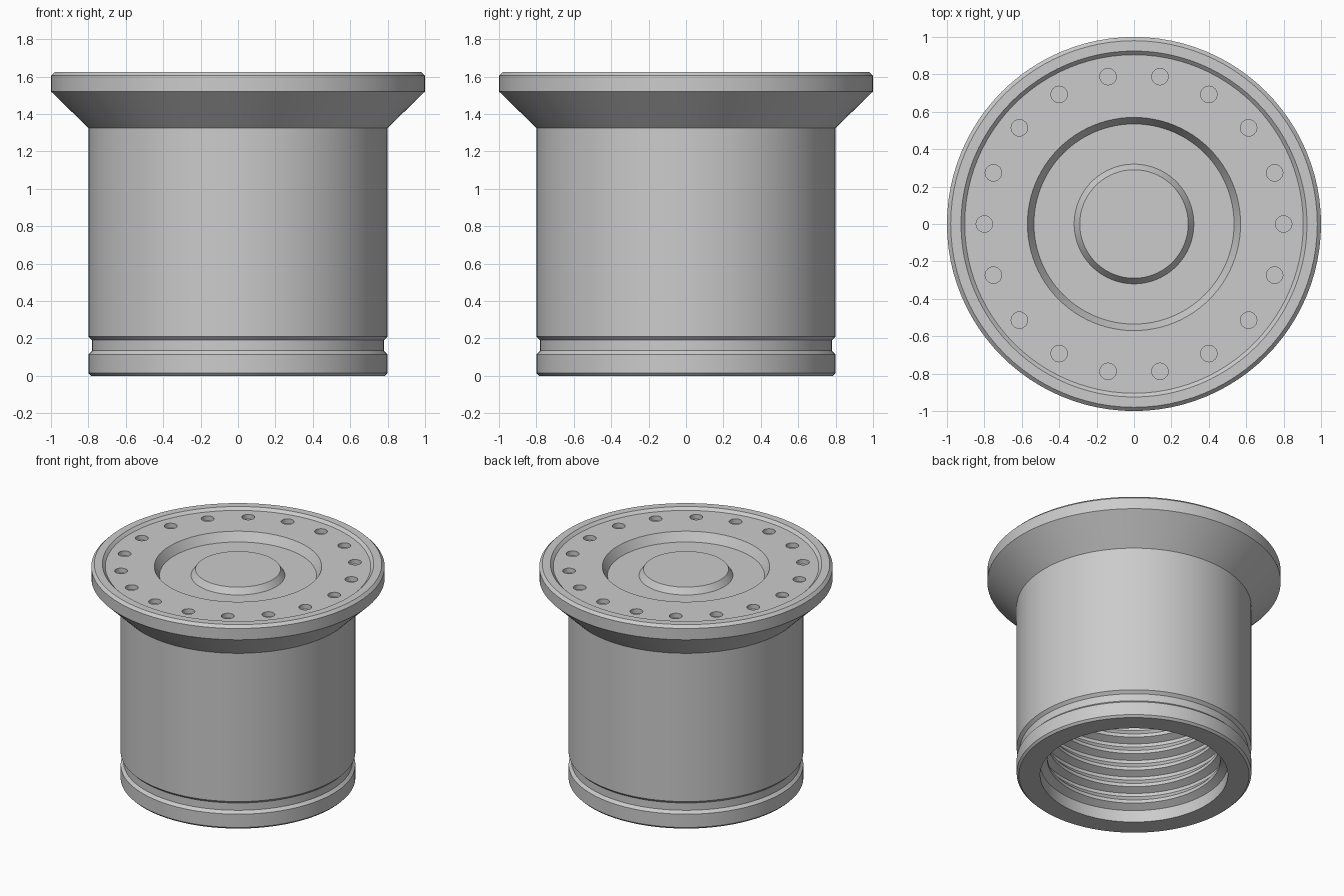
import bpy, bmesh, math

cube = bpy.data.objects.get("Cube")
if cube:
    bpy.data.objects.remove(cube, do_unlink=True)

SEGMENTS = 96
HOLES = 18

metal = bpy.data.materials.new("plain grey metal")
metal.use_nodes = True
GREY = (0.6, 0.6, 0.6, 1)
metal.diffuse_color = GREY
metal.node_tree.nodes["Principled BSDF"].inputs["Base Color"].default_value = GREY


def make_object(name, bm):
    bmesh.ops.recalc_face_normals(bm, faces=bm.faces)
    mesh = bpy.data.meshes.new(name)
    bm.to_mesh(mesh)
    bm.free()
    mesh.materials.append(metal)
    obj = bpy.data.objects.new(name, mesh)
    bpy.context.collection.objects.link(obj)
    return obj


def lathe(name, profile):
    """Revolve (radius, z) points around z; the ends are capped."""
    bm = bmesh.new()
    rings = []
    for r, z in profile:
        rings.append([bm.verts.new((r * math.cos(a), r * math.sin(a), z))
                      for a in (math.tau * i / SEGMENTS for i in range(SEGMENTS))])
    for low, high in zip(rings, rings[1:]):
        for i in range(SEGMENTS):
            j = (i + 1) % SEGMENTS
            bm.faces.new((low[i], low[j], high[j], high[i]))
    bm.faces.new(rings[0])
    bm.faces.new(rings[-1])
    return make_object(name, bm)


# Threaded bore, from its ceiling down to the mouth
bore = [(0.59, 1.3)]
PITCH = 0.13
for k in range(8, -1, -1):
    z = 0.12 + k * PITCH
    bore += [(0.64, z + 0.105), (0.64, z + 0.08), (0.59, z + 0.025), (0.59, z)]
bore += [(0.64, 0.09), (0.64, 0)]

# Outer wall with the lower groove and the flared flange
outside = [(0.785, 0), (0.8, 0.015), (0.8, 0.115), (0.78, 0.135), (0.78, 0.19),
           (0.8, 0.21), (0.8, 1.325), (1, 1.52), (1, 1.605), (0.98, 1.625)]

# Raised lip, face, recess and central boss
top = [(0.925, 1.625), (0.905, 1.605), (0.57, 1.605), (0.535, 1.54),
       (0.32, 1.54), (0.29, 1.585)]

body = lathe("flanged_cap_body", bore + outside + top)

# Shallow round holes around the flange face
bm = bmesh.new()
for i in range(HOLES):
    a = math.tau * i / HOLES
    ring = bmesh.ops.create_cone(bm, cap_ends=True, segments=24, radius1=0.044,
                                 radius2=0.044, depth=0.1)["verts"]
    bmesh.ops.translate(bm, verts=ring,
                        vec=(0.8 * math.cos(a), 0.8 * math.sin(a), 1.62))
cutter = make_object("hole_cutter", bm)
cutter.hide_render = True

cut = body.modifiers.new("holes", 'BOOLEAN')
cut.operation = 'DIFFERENCE'
cut.solver = 'EXACT'
cut.object = cutter
bpy.ops.object.select_all(action='DESELECT')
bpy.context.view_layer.objects.active = body
body.select_set(True)
bpy.ops.object.modifier_apply(modifier=cut.name)
bpy.data.objects.remove(cutter, do_unlink=True)
bpy.ops.object.shade_smooth_by_angle(angle=math.radians(25))
